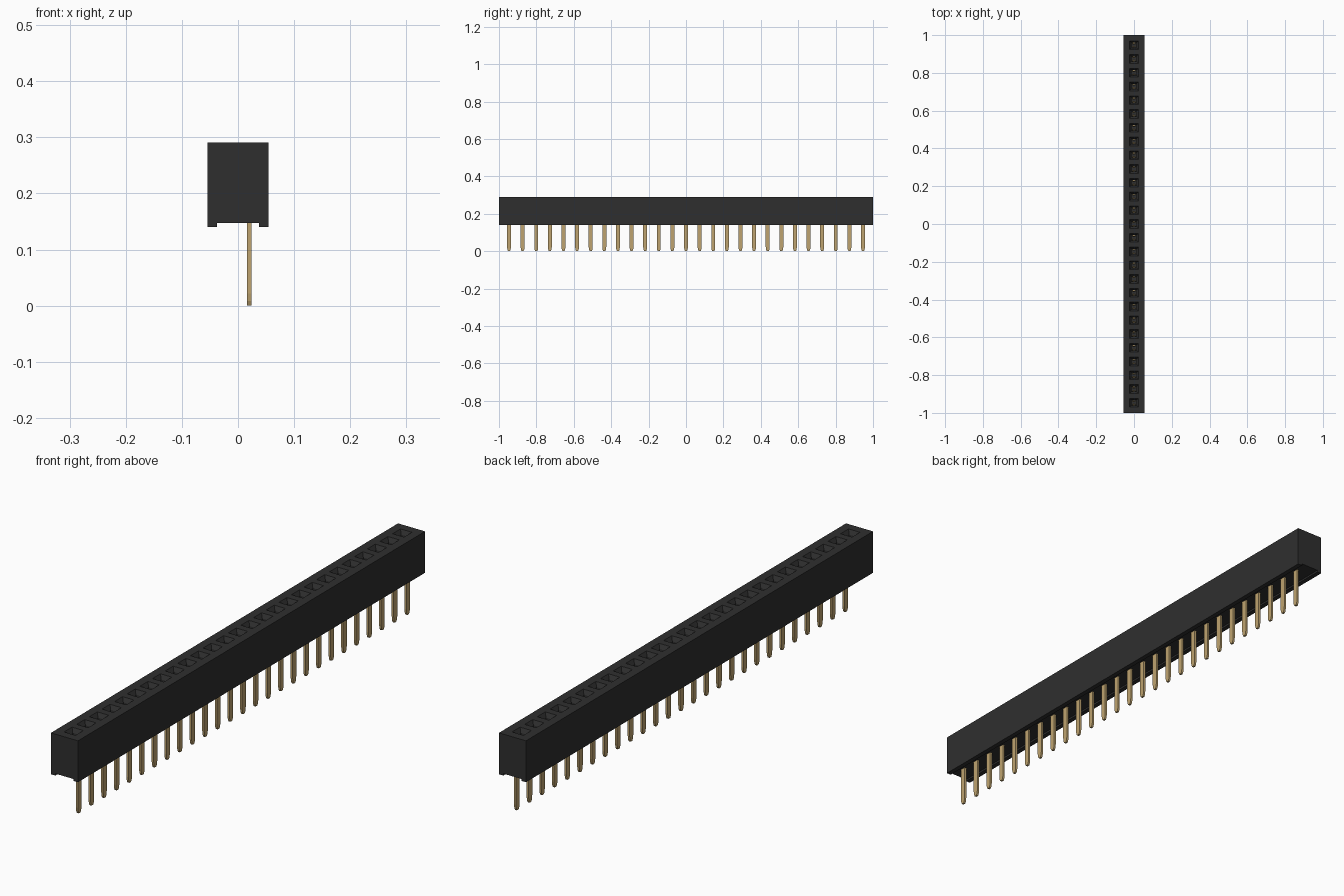
import bpy, bmesh

if "Cube" in bpy.data.objects:
    bpy.data.objects.remove(bpy.data.objects["Cube"])

COUNT, PITCH = 27, 0.0728
CENTRES = [(i - (COUNT - 1) / 2) * PITCH for i in range(COUNT)]
TOP = 0.291


def material(name, rgb, rough):
    m = bpy.data.materials.new(name)
    m.use_nodes = True
    m.diffuse_color = (*rgb, 1)
    shader = m.node_tree.nodes["Principled BSDF"]
    shader.inputs["Base Color"].default_value = (*rgb, 1)
    shader.inputs["Roughness"].default_value = rough
    return m


def finish(name, bm, mat):
    bmesh.ops.recalc_face_normals(bm, faces=bm.faces)
    me = bpy.data.meshes.new(name)
    bm.to_mesh(me)
    bm.free()
    me.materials.append(mat)
    ob = bpy.data.objects.new(name, me)
    bpy.context.collection.objects.link(ob)
    return ob


def prism(bm, points, offset):
    """Extrude a closed outline of 3D points by an offset."""
    face = bm.faces.new([bm.verts.new(p) for p in points])
    new = bmesh.ops.extrude_face_region(bm, geom=[face])["geom"]
    verts = [v for v in new if isinstance(v, bmesh.types.BMVert)]
    bmesh.ops.translate(bm, verts=verts, vec=offset)


def loft(bm, y, sections):
    """Stack square sections (half size, height) into a closed solid."""
    rings = [[bm.verts.new((sx * h, y + sy * h, z))
              for sx, sy in ((-1, -1), (1, -1), (1, 1), (-1, 1))] for h, z in sections]
    bm.faces.new(rings[0])
    bm.faces.new(rings[-1])
    for a, b in zip(rings, rings[1:]):
        for k in range(4):
            n = (k + 1) % 4
            bm.faces.new((a[k], a[n], b[n], b[k]))


plastic = material("black plastic", (0.028, 0.028, 0.028), 0.6)
gold = material("gold metal", (0.52, 0.37, 0.16), 0.4)

# Housing: long block with a shallow channel underneath
bm = bmesh.new()
outline = [(-0.0545, 0.14), (-0.037, 0.14), (-0.037, 0.147), (0.037, 0.147),
           (0.037, 0.14), (0.0545, 0.14), (0.0545, TOP), (-0.0545, TOP)]
prism(bm, [(x, -1, z) for x, z in outline], (0, 2, 0))
housing = finish("housing", bm, plastic)

# Socket openings: a funnel leading to a straight shaft
bm = bmesh.new()
for y in CENTRES:
    loft(bm, y, [(0.023, TOP + 0.01), (0.023, TOP), (0.0135, TOP - 0.015), (0.0135, 0.185)])
cutter = finish("socket_cutter", bm, plastic)
cutter.hide_render = True
cut = housing.modifiers.new("sockets", "BOOLEAN")
cut.operation, cut.solver, cut.object = "DIFFERENCE", "EXACT", cutter
bpy.context.view_layer.objects.active = housing
bpy.ops.object.modifier_apply(modifier=cut.name)
bpy.data.objects.remove(cutter)

# Pins: flat blades with tapered tips
bm = bmesh.new()
half = [(0.0105, 0.165), (0.0105, 0.022), (0.0085, 0.008), (0.005, 0.0)]
blade = half + [(-y, z) for y, z in reversed(half)]
for c in CENTRES:
    prism(bm, [(0.016, c + y, z) for y, z in blade], (0.008, 0, 0))
finish("pins", bm, gold)

# Contacts: a pair of spring leaves inside each socket
bm = bmesh.new()
leaf = [(0.012, 0.185), (0.004, 0.25), (0.008, 0.265), (0.010, 0.265),
        (0.0065, 0.25), (0.0133, 0.185)]
for c in CENTRES:
    for side in (-1, 1):
        prism(bm, [(-0.007, c + side * y, z) for y, z in leaf], (0.014, 0, 0))
finish("contacts", bm, gold)
